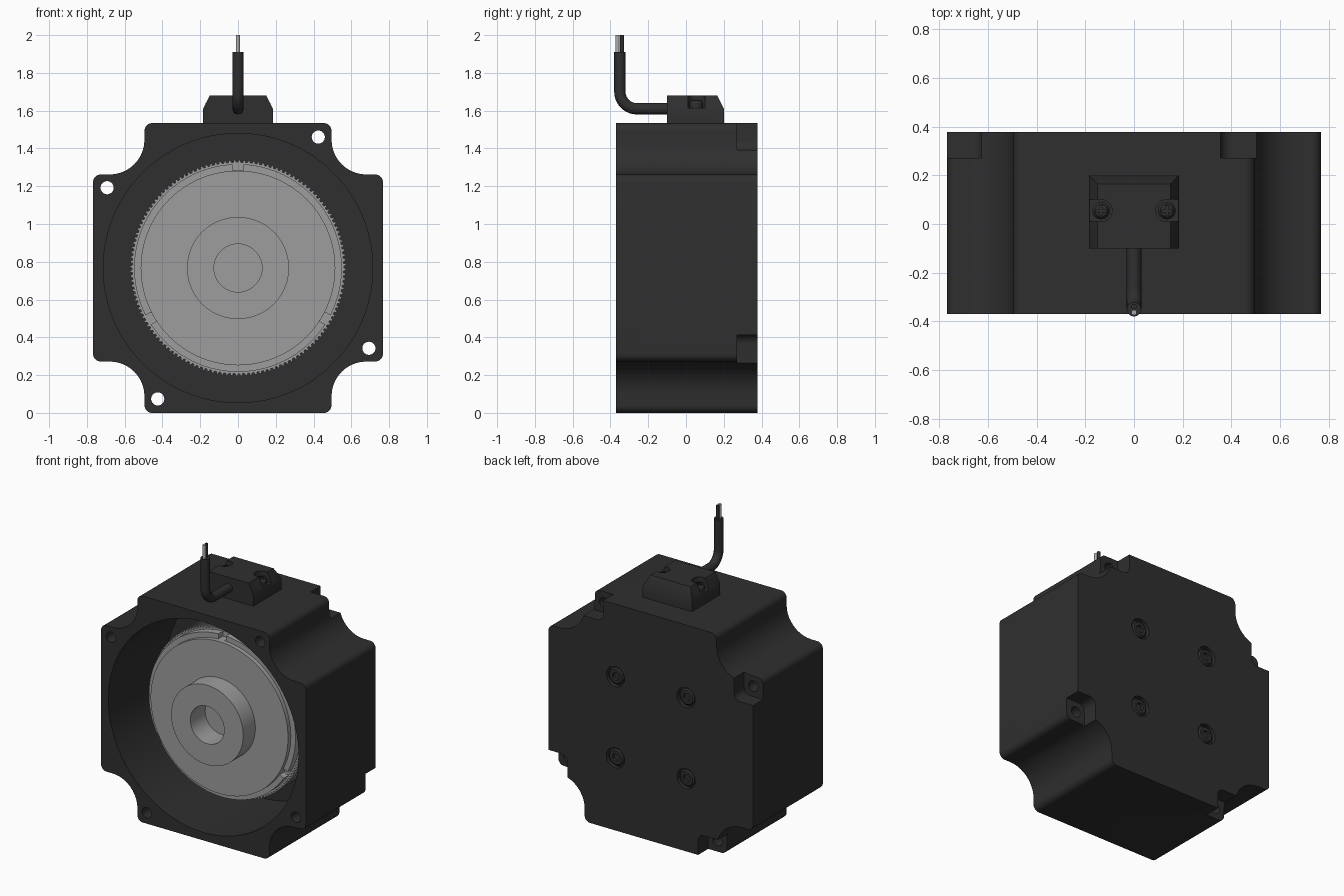
import bpy, bmesh, math
from mathutils import Vector

if "Cube" in bpy.data.objects:
    bpy.data.objects.remove(bpy.data.objects["Cube"])

C = 0.767            # height of the motor axis
FRONT, BACK = -0.37, 0.378


def material(name, rgb):
    m = bpy.data.materials.new(name)
    m.diffuse_color = (*rgb, 1)
    m.use_nodes = True
    m.node_tree.nodes["Principled BSDF"].inputs["Base Color"].default_value = m.diffuse_color
    return m


BLACK = material("black", (0.028, 0.028, 0.028))
STEEL = material("steel grey", (0.34, 0.34, 0.34))
WIRE = material("pale wire", (0.42, 0.42, 0.42))


def finish(name, bm, mat):
    bmesh.ops.recalc_face_normals(bm, faces=bm.faces)
    me = bpy.data.meshes.new(name)
    bm.to_mesh(me)
    bm.free()
    ob = bpy.data.objects.new(name, me)
    bpy.context.collection.objects.link(ob)
    me.materials.append(mat)
    return ob


def activate(ob):
    bpy.ops.object.select_all(action='DESELECT')
    ob.select_set(True)
    bpy.context.view_layer.objects.active = ob


def smooth(ob, angle=30):
    activate(ob)
    bpy.ops.object.shade_smooth_by_angle(angle=math.radians(angle))


def prism(name, outline, y0, y1, mat=BLACK):
    """Extrude an (x, z) outline along y."""
    bm = bmesh.new()
    a = [bm.verts.new((x, y0, z)) for x, z in outline]
    b = [bm.verts.new((x, y1, z)) for x, z in outline]
    bm.faces.new(a)
    bm.faces.new(b[::-1])
    n = len(a)
    for i in range(n):
        bm.faces.new((a[i], b[i], b[(i + 1) % n], a[(i + 1) % n]))
    return finish(name, bm, mat)


def circle(x, z, r, n=32, phase=0.0):
    return [(x + r * math.cos(phase + 2 * math.pi * i / n),
             z + r * math.sin(phase + 2 * math.pi * i / n)) for i in range(n)]


def box(name, lo, hi, mat=BLACK):
    return prism(name, [(lo[0], lo[2]), (hi[0], lo[2]), (hi[0], hi[2]), (lo[0], hi[2])], lo[1], hi[1], mat)


def rounded(points, steps=10):
    """Fillet right-angled corners given as (x, z, radius)."""
    out = []
    for i, (x, z, r) in enumerate(points):
        p = Vector((x, z))
        u = (Vector(points[i - 1][:2]) - p).normalized()
        v = (Vector(points[(i + 1) % len(points)][:2]) - p).normalized()
        if r == 0:
            out.append((x, z))
            continue
        c = p + (u + v) * r
        for k in range(steps + 1):
            t = math.pi / 2 * k / steps
            q = c - v * r * math.cos(t) - u * r * math.sin(t)
            out.append((q.x, q.y))
    return out


def turn(x, z, k):
    for _ in range(k):
        x, z = -z, x
    return x, z


def cut(ob, cutter):
    mod = ob.modifiers.new("cut", 'BOOLEAN')
    mod.operation = 'DIFFERENCE'
    mod.solver = 'EXACT'
    mod.object = cutter
    activate(ob)
    bpy.ops.object.modifier_apply(modifier=mod.name)
    bpy.data.objects.remove(cutter)


def lathe(name, profile, mat, n=96, centre=(0, 0, C), axis='Y'):
    """Revolve (radius, position) points about an axis."""
    bm = bmesh.new()
    rows = []
    for r, h in profile:
        pts = [(0, 0)] if r == 0 else circle(0, 0, r, n)
        rows.append([bm.verts.new(Vector(centre) + Vector((a, h, b) if axis == 'Y' else (a, b, h)))
                     for a, b in pts])
    for p, q in zip(rows, rows[1:]):
        for i in range(n):
            j = (i + 1) % n
            f = [p[i % len(p)], p[j % len(p)], q[j % len(q)], q[i % len(q)]]
            bm.faces.new(list(dict.fromkeys(f)))
    return finish(name, bm, mat)


# housing with scooped corners
outline = []
for k in range(4):
    for x, z, r in ((C, 0.495, 0.04), (0.495, 0.495, 0.185), (0.495, C, 0.04)):
        x, z = turn(x, z, k)
        outline.append((x, z + C, r))
housing = prism("housing", rounded(outline), FRONT, BACK)

# front cavity
cut(housing, prism("cavity_cutter", circle(0, C, 0.713, 96), -0.6, 0.25))

# mounting holes and rear pockets, one per corner
for k in range(4):
    pocket = []
    for x, z, r in ((0.355, 0.625, 0.045), (0.6, 0.625, 0), (0.6, 0.9, 0), (0.355, 0.9, 0)):
        x, z = turn(x, z, k)
        pocket.append((x, z + C, r))
    cut(housing, prism("pocket_cutter", rounded(pocket, 6), 0.27, 0.6))
    x, z = turn(0.425, 0.693, k)
    cut(housing, prism("hole_cutter", circle(x, z + C, 0.035, 24), -0.6, 0.6))

# rear cover screws in counterbores
for sx in (-1, 1):
    for sz in (-1, 1):
        x, z = 0.265 * sx, C + 0.275 * sz
        cut(housing, prism("counterbore_cutter", circle(x, z, 0.068, 32), BACK - 0.03, 0.6))
        screw = lathe("rear_screw", [(0, -0.03), (0.056, -0.03), (0.056, -0.012), (0.046, -0.004),
                                     (0.026, -0.004), (0.026, -0.025), (0, -0.025)],
                      BLACK, 24, (x, BACK, z))
        smooth(screw)
smooth(housing)

# rotor: toothed drum, slotted ring, plate and bored hub
teeth = 140
gear = [(r * math.cos(2 * math.pi * (i + o) / teeth), C + r * math.sin(2 * math.pi * (i + o) / teeth))
        for i in range(teeth) for r, o in ((0.56, 0), (0.56, 0.4), (0.571, 0.5), (0.571, 0.9))]
prism("toothed_drum", gear, -0.12, 0.25, STEEL)
ring = lathe("slotted_ring", [(0, -0.17), (0.55, -0.17), (0.55, -0.115), (0, -0.115)], STEEL)
for a in (90, 210, 330):
    t = math.radians(a)
    d, s = Vector((math.cos(t), math.sin(t))), Vector((-math.sin(t), math.cos(t))) * 0.028
    corners = [d * 0.515 - s, d * 0.6 - s, d * 0.6 + s, d * 0.515 + s]
    cut(ring, prism("slot_cutter", [(p.x, p.y + C) for p in corners], -0.3, -0.122))
smooth(ring)
hub = lathe("hub_plate", [(0, -0.17), (0.127, -0.17), (0.127, -0.33), (0.27, -0.33), (0.27, -0.20),
                          (0.515, -0.20), (0.515, -0.165), (0, -0.165)], STEEL)
smooth(hub)

# cable outlet block with chamfered sides and back
bm = bmesh.new()
for w, y1, z in ((0.185, 0.2, 1.53), (0.185, 0.2, 1.61), (0.15, 0.165, 1.68)):
    for x in (-w, w):
        for y in (-0.1, y1):
            bm.verts.new((x, y, z))
bmesh.ops.convex_hull(bm, input=bm.verts)
bmesh.ops.dissolve_limit(bm, angle_limit=0.02, verts=bm.verts, edges=bm.edges)
block = finish("cable_block", bm, BLACK)
for s in (-1, 1):
    x = 0.135 * s
    cut(block, box("recess_cutter", (min(x, 0.3 * s), 0.01, 1.615), (max(x, 0.3 * s), 0.1, 1.8)))
    cut(block, lathe("recess_end_cutter", [(0, 1.615), (0.045, 1.615), (0.045, 1.8), (0, 1.8)],
                     BLACK, 32, (x, 0.055, 0), 'Z'))
    # cross-head screw in the recess
    screw = lathe("block_screw", [(0, 1.605), (0.036, 1.605), (0.036, 1.64), (0.026, 1.655), (0, 1.66)],
                  BLACK, 24, (x, 0.055, 0), 'Z')
    for a, b in ((0.02, 0.005), (0.005, 0.02)):
        cut(screw, box("cross_cutter", (x - a, 0.055 - b, 1.642), (x + a, 0.055 + b, 1.7)))
    smooth(screw)
smooth(block)


def tube(name, points, radius, mat):
    cu = bpy.data.curves.new(name, 'CURVE')
    cu.dimensions = '3D'
    cu.bevel_depth = radius
    cu.bevel_resolution = 4
    cu.use_fill_caps = True
    sp = cu.splines.new('POLY')
    sp.points.add(len(points) - 1)
    for p, co in zip(sp.points, points):
        p.co = (*co, 1)
    ob = bpy.data.objects.new(name, cu)
    bpy.context.collection.objects.link(ob)
    cu.materials.append(mat)
    activate(ob)
    bpy.ops.object.convert(target='MESH')
    smooth(bpy.context.object, 40)


# cable bending upward, with two bare-ended wires
R = 0.09
bend = [(0, -0.35 + R - R * math.sin(t), 1.61 + R - R * math.cos(t))
        for t in (math.pi / 2 * i / 10 for i in range(11))]
tube("cable", [(0, -0.09, 1.61)] + bend + [(0, -0.35, 1.91)], 0.03, BLACK)
tube("front_wire", [(0, -0.363, 1.88), (0, -0.363, 2.0)], 0.011, WIRE)
tube("rear_wire", [(0, -0.338, 1.88), (0, -0.338, 2.0)], 0.011, BLACK)
